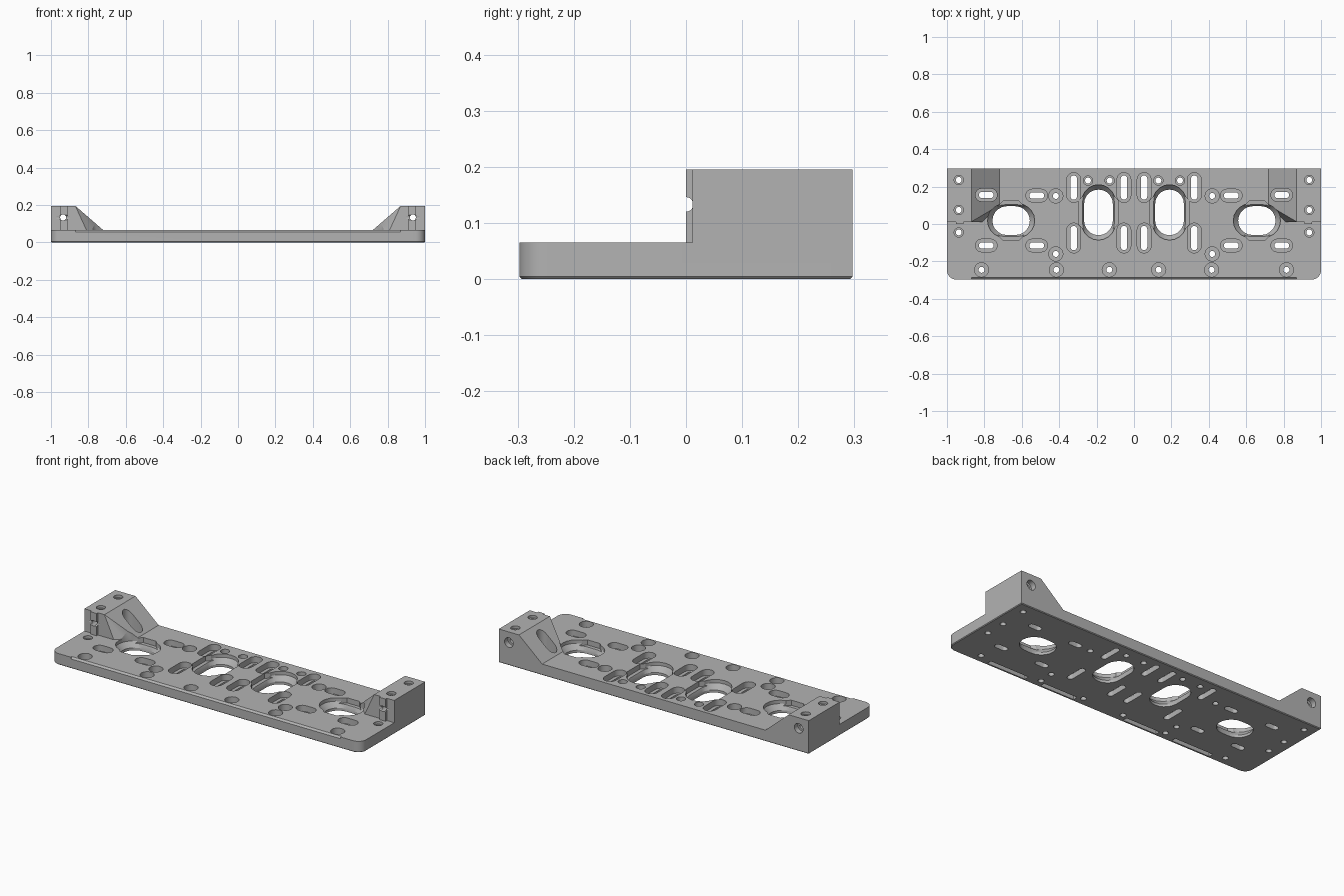
import bpy, bmesh, math
from mathutils import Vector

cube = bpy.data.objects.get("Cube")
if cube:
    bpy.data.objects.remove(cube, do_unlink=True)

grey = bpy.data.materials.new("plain_grey")
grey.use_nodes = True
colour = (0.45, 0.45, 0.45, 1)
grey.diffuse_color = colour
grey.node_tree.nodes["Principled BSDF"].inputs["Base Color"].default_value = colour

PLATE_TOP, BLOCK_TOP = 0.065, 0.195
HALF_DEPTH = 0.297
ABOVE, BELOW = 0.3, -0.05


def finish(bm, name):
    bmesh.ops.recalc_face_normals(bm, faces=bm.faces)
    mesh = bpy.data.meshes.new(name)
    bm.to_mesh(mesh)
    bm.free()
    obj = bpy.data.objects.new(name, mesh)
    bpy.context.collection.objects.link(obj)
    mesh.materials.append(grey)
    return obj


def hull(bm, points):
    verts = [bm.verts.new(p) for p in points]
    bmesh.ops.convex_hull(bm, input=verts)


def box(bm, x0, x1, y0, y1, z0, z1):
    hull(bm, [(x, y, z) for x in (x0, x1) for y in (y0, y1) for z in (z0, z1)])


def outline(x, y, reach, radius, upright, steps=10):
    """Stadium outline; reach is half of its overall length."""
    pts = []
    for end in (0, 1):
        for i in range(steps + 1):
            a = math.pi * (end + i / steps) - math.pi / 2
            u = (reach - radius) * (1 - 2 * end) + radius * math.cos(a)
            v = radius * math.sin(a)
            pts.append((x - v, y + u) if upright else (x + u, y + v))
    return pts


def loft(bm, low, high, z0, z1):
    """Closed prism between two matching outlines."""
    a = [bm.verts.new((*p, z0)) for p in low]
    b = [bm.verts.new((*p, z1)) for p in high]
    bm.faces.new(a[::-1])
    bm.faces.new(b)
    for i in range(len(a)):
        j = (i + 1) % len(a)
        bm.faces.new((a[i], a[j], b[j], b[i]))


def slot(bm, x, y, reach, radius, upright, z0, z1):
    pts = outline(x, y, reach, radius, upright)
    loft(bm, pts, pts, z0, z1)


def disc(bm, x, y, radius, z0, z1, steps=20):
    pts = [(x + radius * math.cos(math.tau * i / steps),
            y + radius * math.sin(math.tau * i / steps)) for i in range(steps)]
    loft(bm, pts, pts, z0, z1)


def rod(bm, start, end, radius):
    start, end = Vector(start), Vector(end)
    turn = (end - start).to_track_quat('Z', 'Y').to_matrix().to_4x4()
    turn.translation = (start + end) / 2
    bmesh.ops.create_cone(bm, cap_ends=True, segments=20, radius1=radius,
                          radius2=radius, depth=(end - start).length, matrix=turn)


def boolean(target, tool, operation):
    mod = target.modifiers.new(operation.lower(), 'BOOLEAN')
    mod.operation, mod.solver, mod.object = operation, 'EXACT', tool
    mod.use_self = True
    bpy.context.view_layer.objects.active = target
    bpy.ops.object.modifier_apply(modifier=mod.name)
    bpy.data.objects.remove(tool, do_unlink=True)


# Base plate with rounded front corners and a fine lower chamfer
bm = bmesh.new()
box(bm, -1, 1, -HALF_DEPTH, HALF_DEPTH, 0, PLATE_TOP)
bmesh.ops.dissolve_limit(bm, angle_limit=0.01, verts=bm.verts, edges=bm.edges)
corners = [e for e in bm.edges if all(v.co.y < 0 for v in e.verts)
           and abs(e.verts[0].co.z - e.verts[1].co.z) > 0.01]
bmesh.ops.bevel(bm, geom=corners, offset=0.05, segments=8, profile=0.5, affect='EDGES')
rim = [e for e in bm.edges if all(v.co.z < 0.001 for v in e.verts)]
bmesh.ops.bevel(bm, geom=rim, offset=0.004, segments=1, affect='EDGES')
plate = finish(bm, "mounting_plate")

# Raised end blocks with ramped gussets and front ribs
for side in (-1, 1):
    bm = bmesh.new()
    z0 = 0.03
    pts = []
    for x, y, z in [(1, 0.012, BLOCK_TOP), (0.87, 0.012, BLOCK_TOP),
                    (0.81, 0.012, PLATE_TOP), (0.72, 0.1, PLATE_TOP),
                    (1, HALF_DEPTH, BLOCK_TOP), (0.87, HALF_DEPTH, BLOCK_TOP),
                    (0.72, HALF_DEPTH, PLATE_TOP), (1, 0.012, z0), (0.81, 0.012, z0),
                    (0.72, 0.1, z0), (0.72, HALF_DEPTH, z0), (1, HALF_DEPTH, z0)]:
        pts.append((side * x, y, z))
    hull(bm, pts)
    boolean(plate, finish(bm, "end_block"), 'UNION')
    bm = bmesh.new()
    box(bm, side * 0.912, side * 0.953, 0, 0.05, z0, BLOCK_TOP)
    boolean(plate, finish(bm, "front_rib"), 'UNION')

# Layout of the fasteners: (x, y) of each kind
flat_slots = [(s * x, y) for s in (-1, 1)
              for x, y in ((0.79, 0.155), (0.79, -0.115), (0.52, 0.152), (0.52, -0.115))]
tall_slots = [(s * x, y) for s in (-1, 1) for x in (0.322, 0.054) for y in (0.195, -0.075)]
bolts = [(s * x, y) for s in (-1, 1)
         for x, y in ((0.418, 0.15), (0.418, -0.16), (0.815, -0.245),
                      (0.415, -0.245), (0.132, -0.245))]
pins = [(s * x, 0.232) for s in (-1, 1) for x in (0.246, 0.13)]
end_pins = [(s * 0.937, y) for s in (-1, 1) for y in (0.235, 0.075, -0.045)]
ports = [(s * x, y, reach, up) for s in (-1, 1)
         for x, y, reach, up in ((0.19, 0.062, 0.122, True), (0.657, 0.018, 0.1, False))]

# Counterbores
bm = bmesh.new()
SEAT = 0.03
for x, y in flat_slots:
    slot(bm, x, y, 0.058, 0.034, False, SEAT, ABOVE)
for x, y in tall_slots:
    slot(bm, x, y, 0.08, 0.037, True, SEAT, ABOVE)
for x, y in bolts:
    disc(bm, x, y, 0.038, SEAT, ABOVE)
for x, y in pins:
    disc(bm, x, y, 0.025, SEAT, ABOVE)
for x, y in end_pins:
    top = BLOCK_TOP if y > 0 else PLATE_TOP
    disc(bm, x, y, 0.025, top - 0.015, ABOVE)
boolean(plate, finish(bm, "counterbores"), 'DIFFERENCE')

# Through holes
bm = bmesh.new()
for x, y in flat_slots:
    slot(bm, x, y, 0.04, 0.017, False, BELOW, ABOVE)
for x, y in tall_slots:
    slot(bm, x, y, 0.065, 0.017, True, BELOW, ABOVE)
for x, y in bolts + pins + end_pins:
    disc(bm, x, y, 0.016, BELOW, ABOVE)
for x, y, reach, up in ports:
    slot(bm, x, y, reach, 0.077, up, BELOW, ABOVE)
boolean(plate, finish(bm, "through_holes"), 'DIFFERENCE')

# Flared mouths of the large ports, with a wider middle
bm = bmesh.new()
for x, y, reach, up in ports:
    low = outline(x, y, reach, 0.077, up)
    high = outline(x, y, reach + 0.026, 0.09, up)
    loft(bm, low, high, 0.015, PLATE_TOP - 0.02)
    loft(bm, high, high, PLATE_TOP - 0.02, ABOVE)
boolean(plate, finish(bm, "port_mouths"), 'DIFFERENCE')
bm = bmesh.new()
for x, y, reach, up in ports:
    length, width = reach - 0.03, 0.107
    a, b = (width, length) if up else (length, width)
    cut = 0.03
    pts = [(x + a, y + b - cut), (x + a - cut, y + b), (x - a + cut, y + b),
           (x - a, y + b - cut), (x - a, y - b + cut), (x - a + cut, y - b),
           (x + a - cut, y - b), (x + a, y - b + cut)]
    loft(bm, pts, pts, PLATE_TOP - 0.03, ABOVE)
boolean(plate, finish(bm, "port_shoulders"), 'DIFFERENCE')

# Cross bores in the end blocks, recessed at the back
bm = bmesh.new()
for s in (-1, 1):
    rod(bm, (s * 0.935, -0.1, 0.133), (s * 0.935, 0.4, 0.133), 0.016)
boolean(plate, finish(bm, "cross_bores"), 'DIFFERENCE')
bm = bmesh.new()
for s in (-1, 1):
    rod(bm, (s * 0.935, 0.265, 0.133), (s * 0.935, 0.4, 0.133), 0.028)
    rod(bm, (s * 0.9, 0, 0.133), (s * 0.97, 0, 0.133), 0.013)
# Underside pockets along the front
for s in (-1, 1):
    for x, half in ((0.615, 0.125), (0.275, 0.11)):
        box(bm, s * x - half, s * x + half, -0.284, -0.256, BELOW, 0.025)
# Chamfer on the upper front edge
F = -HALF_DEPTH
hull(bm, [(x, y, z) for x in (-0.87, 0.87)
          for y, z in ((F - 0.02, 0.055), (F, 0.055), (F + 0.01, PLATE_TOP),
                       (F + 0.01, 0.1), (F - 0.02, 0.1))])
boolean(plate, finish(bm, "recesses"), 'DIFFERENCE')

bpy.ops.object.select_all(action='DESELECT')
plate.select_set(True)
bpy.context.view_layer.objects.active = plate
bpy.ops.object.shade_smooth_by_angle(angle=math.radians(25))
